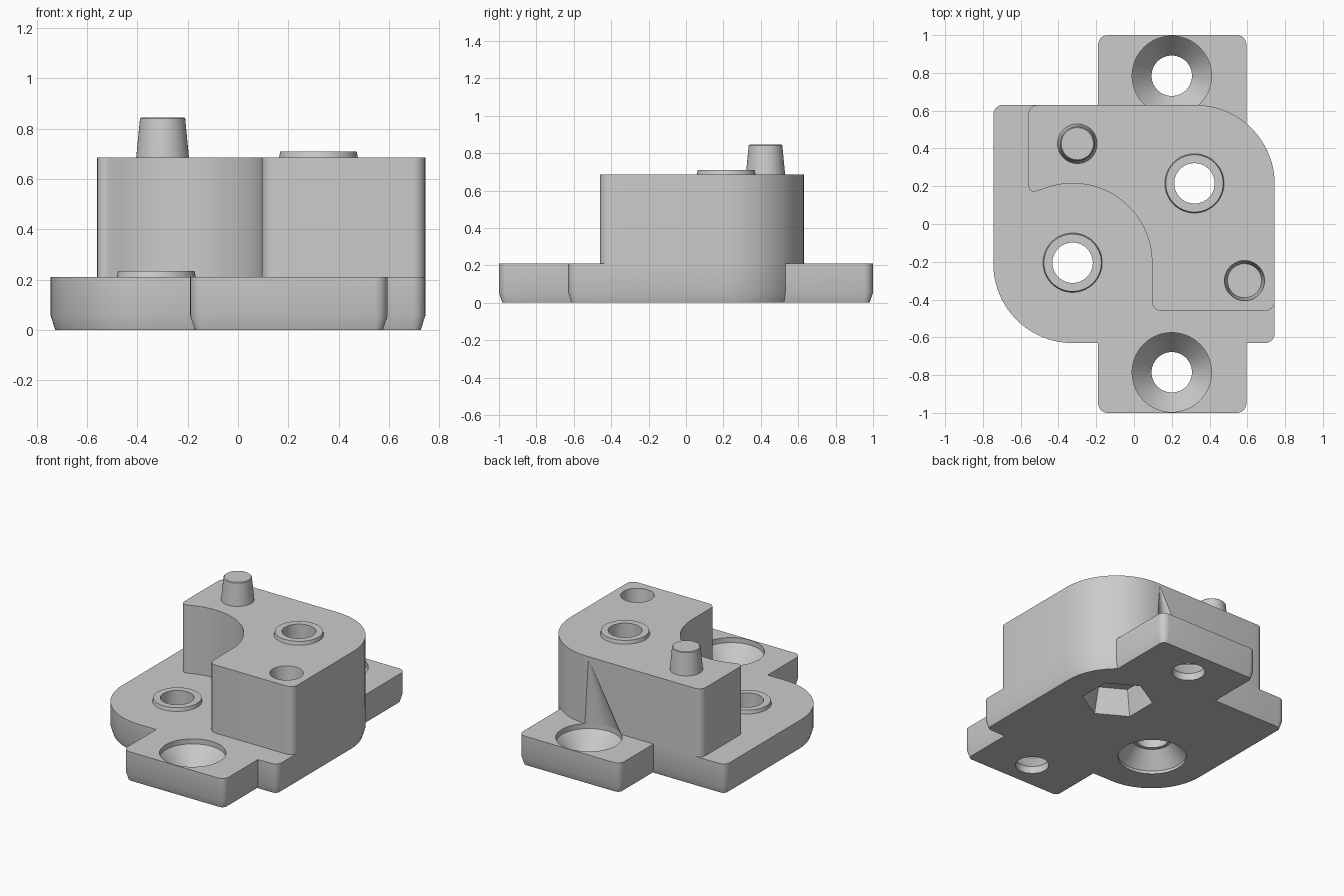
import bpy, bmesh
from math import sin, cos, pi, radians
from mathutils import Vector

cube = bpy.data.objects.get("Cube")
if cube:
    bpy.data.objects.remove(cube, do_unlink=True)

grey = bpy.data.materials.new("plain_grey")
grey.use_nodes = True
colour = (0.6, 0.6, 0.6, 1)
grey.diffuse_color = colour
grey.node_tree.nodes["Principled BSDF"].inputs["Base Color"].default_value = colour


def finish(name, bm):
    bmesh.ops.recalc_face_normals(bm, faces=bm.faces)
    mesh = bpy.data.meshes.new(name)
    bm.to_mesh(mesh)
    bm.free()
    mesh.materials.append(grey)
    obj = bpy.data.objects.new(name, mesh)
    bpy.context.collection.objects.link(obj)
    return obj


def loft(name, rings, closed=False):
    """Skin rings of equal length; cap the ends, or close into a loop."""
    bm = bmesh.new()
    loops = [[bm.verts.new(p) for p in ring] for ring in rings]
    n = len(loops[0])
    pairs = list(zip(loops, loops[1:]))
    if closed:
        pairs.append((loops[-1], loops[0]))
    else:
        bm.faces.new(loops[0])
        bm.faces.new(loops[-1])
    for a, b in pairs:
        for i in range(n):
            j = (i + 1) % n
            bm.faces.new((a[i], a[j], b[j], b[i]))
    return finish(name, bm)


def lathe(name, x, y, profile, sides=64, turn=0, closed=False):
    """Round or many-sided part from (radius, height) pairs."""
    angles = [turn + 2 * pi * i / sides for i in range(sides)]
    return loft(name, [[(x + r * cos(a), y + r * sin(a), z) for a in angles]
                       for r, z in profile], closed)


def arc(x, y, r, start, end, steps):
    angles = [radians(start + (end - start) * i / steps) for i in range(steps + 1)]
    return [(x + r * cos(a), y + r * sin(a), 0) for a in angles]


def rounded(corners):
    """Outline from (x, y, corner radius)."""
    out = []
    for i, (x, y, r) in enumerate(corners):
        p = Vector((x, y))
        if r == 0:
            out.append(p)
            continue
        d1 = (Vector(corners[i - 1][:2]) - p).normalized()
        d2 = (Vector(corners[(i + 1) % len(corners)][:2]) - p).normalized()
        steps = 24 if r > 0.2 else 6
        for k in range(steps + 1):
            f = pi / 2 * k / steps
            out.append(p + r * (d1 + d2 - d2 * cos(f) - d1 * sin(f)))
    return out


def inset(outline, amount):
    """Move a counter-clockwise outline inwards."""
    out = []
    for i, p in enumerate(outline):
        e1 = (p - outline[i - 1]).normalized()
        e2 = (outline[(i + 1) % len(outline)] - p).normalized()
        n1, n2 = Vector((-e1.y, e1.x)), Vector((-e2.y, e2.x))
        out.append(p + (n1 + n2) * amount / (1 + n1.dot(n2)))
    return out


def at(outline, z):
    return [(p.x, p.y, z) for p in outline]


BASE, TOP, EDGE = 0.21, 0.685, 0.05
TAB_X, TAB_Y = 0.2, 0.785
BOLT_HIGH, BOLT_LOW = (0.32, 0.215), (-0.325, -0.205)
BOLT_R = 0.107

# base plate with two tabs and a tapered foot
base_line = rounded([(-0.745, -0.63, 0.42), (-0.19, -0.63, 0), (-0.19, -1, EDGE),
                     (0.595, -1, EDGE), (0.595, -0.63, 0), (0.745, -0.63, EDGE)]
                    + arc(0.325, 0.21, 0.42, 0, 50, 14)
                    + [(0.595, 1, EDGE), (-0.19, 1, EDGE), (-0.19, 0.63, 0),
                       (-0.745, 0.63, EDGE)])
base = loft("base_plate", [at(inset(base_line, 0.018), 0), at(base_line, 0.055),
                           at(base_line, BASE)])

# upper block with a concave corner
block_line = rounded([(-0.56, 0.63, EDGE), (-0.56, 0.157, EDGE)]
                     + arc(*BOLT_LOW, 0.42, 110, 0, 32)
                     + [(0.095, -0.46, EDGE), (0.745, -0.46, EDGE), (0.745, 0.63, 0.42)])
block = loft("upper_block", [at(block_line, BASE), at(block_line, TOP)])

# cutters: countersunk tab holes, bolt holes, nut pocket, screw recess, pin socket
sink = [(BOLT_R, -0.1), (BOLT_R, 0.05), (0.21, 0.175), (0.21, BASE + 0.002)]
cutters = [lathe("tab_hole_cutter", TAB_X, s * TAB_Y, sink) for s in (-1, 1)]
cutters.append(lathe("high_bolt_cutter", *BOLT_HIGH, [(BOLT_R, -0.1), (BOLT_R, 1)]))
cutters.append(lathe("low_bolt_cutter", *BOLT_LOW,
                     [(0.22, -0.1), (0.22, 0.02), (0.13, 0.13), (BOLT_R, 0.13), (BOLT_R, 0.5)]))
cutters.append(lathe("nut_pocket_cutter", *BOLT_HIGH,
                     [(0.23, -0.1), (0.23, 0), (0.19, 0.18)], 6, pi / 6))
cutters.append(lathe("pin_socket_cutter", 0.585, -0.3, [(0.09, 0.51), (0.107, TOP + 0.01)]))

# pointed relief in the wall above the rear tab hole
rim = arc(TAB_X, TAB_Y, 0.21, 0, 360, 48)[:-1]
tip = (0.31, 0.63, 0.66)
cutters.append(loft("wall_relief_cutter", [
    [(x, y, BASE - 0.002) for x, y, z in rim],
    [(tip[0] + (x - TAB_X) * 0.01, tip[1] + (y - TAB_Y) * 0.01, tip[2]) for x, y, z in rim]]))

for body in (base, block):
    for cutter in cutters:
        mod = body.modifiers.new("cut", 'BOOLEAN')
        mod.operation = 'DIFFERENCE'
        mod.solver = 'EXACT'
        mod.object = cutter
    bpy.context.view_layer.objects.active = body
    for mod in list(body.modifiers):
        bpy.ops.object.modifier_apply(modifier=mod.name)
for cutter in cutters:
    bpy.data.objects.remove(cutter, do_unlink=True)

# raised collars round the bolt holes
collars = [lathe(name, *spot, [(BOLT_R, z), (0.157, z), (0.152, z + 0.024), (BOLT_R, z + 0.024)],
                 closed=True)
           for name, spot, z in (("high_collar", BOLT_HIGH, TOP), ("low_collar", BOLT_LOW, BASE))]

# tapered locating pin
pin = lathe("locating_pin", -0.3, 0.425, [(0.105, TOP), (0.09, TOP + 0.155), (0.085, TOP + 0.16)])

bpy.ops.object.select_all(action='DESELECT')
for obj in [base, block, pin] + collars:
    obj.select_set(True)
bpy.context.view_layer.objects.active = base
bpy.ops.object.shade_smooth_by_angle(angle=radians(30))
